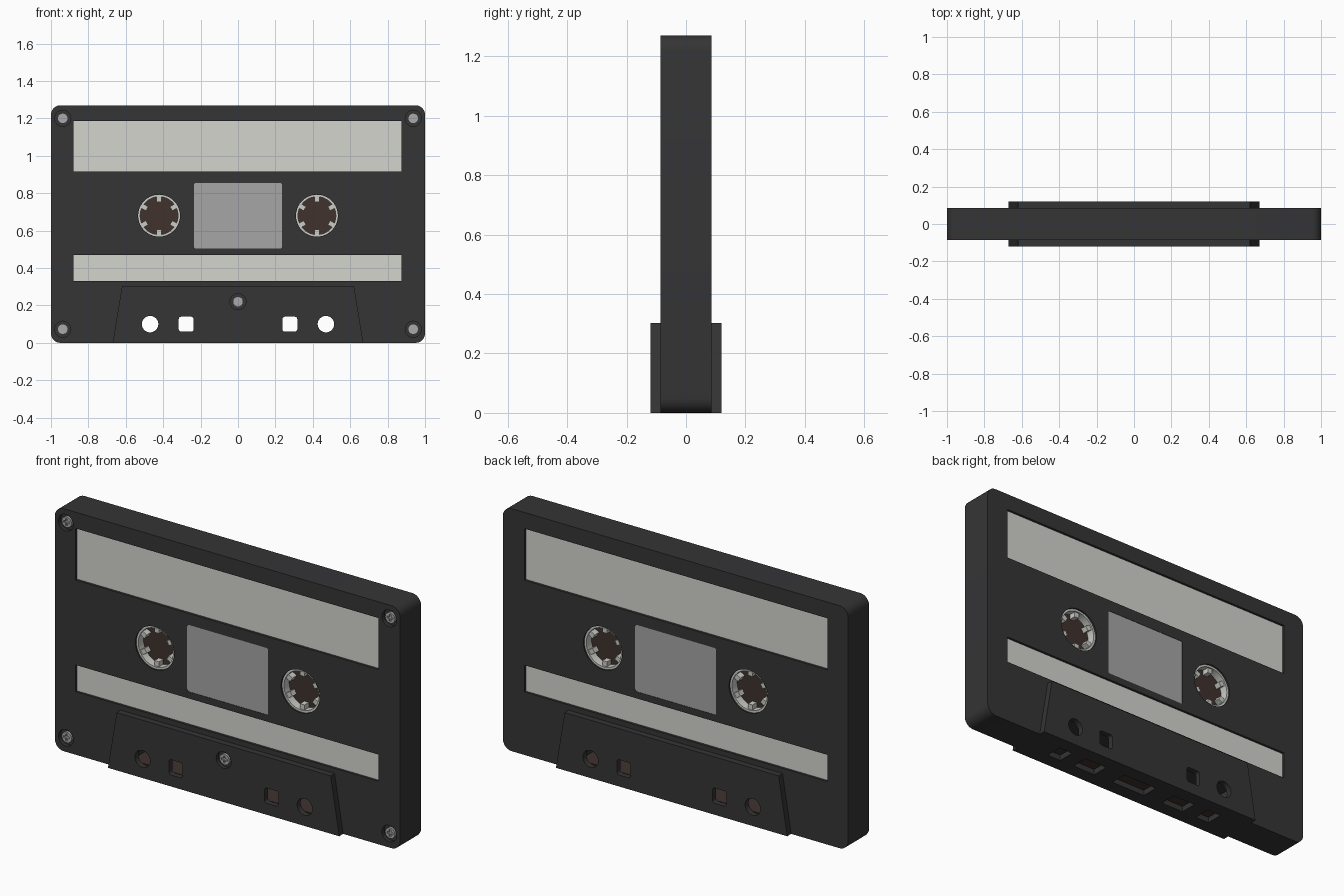
import bpy, bmesh
from math import sin, cos, pi, radians

if "Cube" in bpy.data.objects:
    bpy.data.objects.remove(bpy.data.objects["Cube"])

def material(name, col):
    m = bpy.data.materials.new(name)
    m.diffuse_color = (*col, 1)
    m.use_nodes = True
    m.node_tree.nodes["Principled BSDF"].inputs["Base Color"].default_value = m.diffuse_color
    return m

SHELL = material("dark_plastic", (0.035, 0.035, 0.037))
LABEL = material("label_paper", (0.66, 0.66, 0.62))
GLASS = material("window_grey", (0.38, 0.38, 0.38))
HUB = material("hub_plastic", (0.6, 0.6, 0.57))
TAPE = material("brown_tape", (0.05, 0.032, 0.027))
METAL = material("screw_metal", (0.4, 0.4, 0.4))

def circle(cx, cz, r, n=40):
    return [(cx + r * cos(2 * pi * i / n), cz + r * sin(2 * pi * i / n)) for i in range(n)]

def rect(x0, x1, z0, z1, r=0.0, n=6):
    if r == 0:
        return [(x0, z0), (x1, z0), (x1, z1), (x0, z1)]
    pts = []
    for cx, cz, a in ((x1 - r, z1 - r, 0), (x0 + r, z1 - r, 90), (x0 + r, z0 + r, 180), (x1 - r, z0 + r, 270)):
        for i in range(n + 1):
            t = radians(a + 90 * i / n)
            pts.append((cx + r * cos(t), cz + r * sin(t)))
    return pts

def prism(name, pts, y0, y1, mat=None):
    """Extrude an x-z outline from y0 to y1."""
    bm = bmesh.new()
    f = bm.faces.new([bm.verts.new((x, y0, z)) for x, z in pts])
    out = bmesh.ops.extrude_face_region(bm, geom=[f])
    for v in out["geom"]:
        if isinstance(v, bmesh.types.BMVert):
            v.co.y = y1
    bmesh.ops.recalc_face_normals(bm, faces=bm.faces)
    me = bpy.data.meshes.new(name)
    bm.to_mesh(me)
    bm.free()
    ob = bpy.data.objects.new(name, me)
    bpy.context.collection.objects.link(ob)
    if mat:
        me.materials.append(mat)
    return ob

def combine(target, tool, op="DIFFERENCE"):
    bpy.context.view_layer.objects.active = target
    mod = target.modifiers.new("bool", "BOOLEAN")
    mod.operation, mod.solver, mod.object = op, "EXACT", tool
    bpy.ops.object.modifier_apply(modifier=mod.name)
    bpy.data.objects.remove(tool, do_unlink=True)

def smooth(ob):
    bpy.ops.object.select_all(action="DESELECT")
    ob.select_set(True)
    bpy.context.view_layer.objects.active = ob
    bpy.ops.object.shade_smooth_by_angle(angle=radians(30))

Y, YT = 0.0865, 0.119          # half thickness of body and of the head block
LABELS = {"upper_label": (-0.88, 0.875, 0.915, 1.185), "lower_label": (-0.88, 0.875, 0.33, 0.47)}
WINDOW = (-0.235, 0.235, 0.505, 0.855)

# shell with raised trapezoid head block
shell = prism("cassette_shell", rect(-1, 1, 0, 1.27, 0.05), -Y, Y, SHELL)
head = prism("head_block", [(-0.67, 0), (0.67, 0), (0.62, 0.303), (-0.62, 0.303)], -YT, YT, SHELL)
combine(shell, head, "UNION")

# inner cavity behind the bottom openings
combine(shell, prism("cut", rect(-0.58, 0.58, 0.03, 0.18), -0.09, 0.09, SHELL))
# openings in the underside
for x, w in ((0, 0.2), (-0.28, 0.13), (0.28, 0.13), (-0.47, 0.08), (0.47, 0.08)):
    combine(shell, prism("cut", rect(x - w / 2, x + w / 2, -0.05, 0.06), -0.045, 0.045, SHELL))
# guide holes and hub holes
for s in (-1, 1):
    combine(shell, prism("cut", circle(s * 0.47, 0.1, 0.044), -0.3, 0.3, SHELL))
    combine(shell, prism("cut", rect(s * 0.277 - 0.04, s * 0.277 + 0.04, 0.06, 0.14, 0.014), -0.3, 0.3, SHELL))
    combine(shell, prism("cut", circle(s * 0.422, 0.68, 0.112), -0.3, 0.3, SHELL))
# label and window recesses on both faces
for s in (-1, 1):
    for box in LABELS.values():
        combine(shell, prism("cut", rect(*box), s * 0.073, s * 0.2, SHELL))
    combine(shell, prism("cut", rect(*WINDOW, 0.01), s * 0.08, s * 0.2, SHELL))

# labels and window panels
for s, side in ((-1, "front"), (1, "back")):
    for name, box in LABELS.items():
        prism(f"{side}_{name}", rect(*box), s * 0.07, s * 0.0745, LABEL)
    prism(f"{side}_window", rect(*WINDOW, 0.01), s * 0.075, s * 0.0845, GLASS)

# screws: recess in the shell, head with a cross slot
for i, (x, z, y) in enumerate(((-0.937, 1.2, -Y), (0.937, 1.2, -Y), (-0.937, 0.073, -Y),
                               (0.937, 0.073, -Y), (0, 0.22, -YT))):
    combine(shell, prism("cut", circle(x, z, 0.043, 32), y - 0.05, y + 0.02, SHELL))
    screw = prism(f"screw_{i + 1}", circle(x, z, 0.028, 24), y + 0.006, y + 0.025, METAL)
    for a, b in ((0.018, 0.005), (0.005, 0.018)):
        combine(screw, prism("cut", rect(x - a, x + a, z - b, z + b), y - 0.05, y + 0.014, METAL))
    smooth(screw)
smooth(shell)

# reel hubs: ring, six teeth and dark core
for s, side in ((-1, "left"), (1, "right")):
    cx, cz = s * 0.422, 0.68
    ring = prism(f"{side}_hub_ring", circle(cx, cz, 0.1125, 48), -0.078, 0.078, HUB)
    combine(ring, prism("cut", circle(cx, cz, 0.101, 48), -0.3, 0.3, HUB))
    smooth(ring)
    for k in range(6):
        a = radians(30 + 60 * k)
        pts = [(cx + r * cos(a) - t * sin(a), cz + r * sin(a) + t * cos(a))
               for r, t in ((0.074, -0.013), (0.105, -0.013), (0.105, 0.013), (0.074, 0.013))]
        prism(f"{side}_hub_tooth_{k + 1}", pts, -0.07, 0.07, HUB)
    smooth(prism(f"{side}_tape_core", circle(cx, cz, 0.105, 48), -0.035, 0.035, TAPE))

# tape running along the bottom openings
prism("tape_strip", rect(-0.57, 0.57, 0.045, 0.05), -0.07, 0.07, TAPE)
